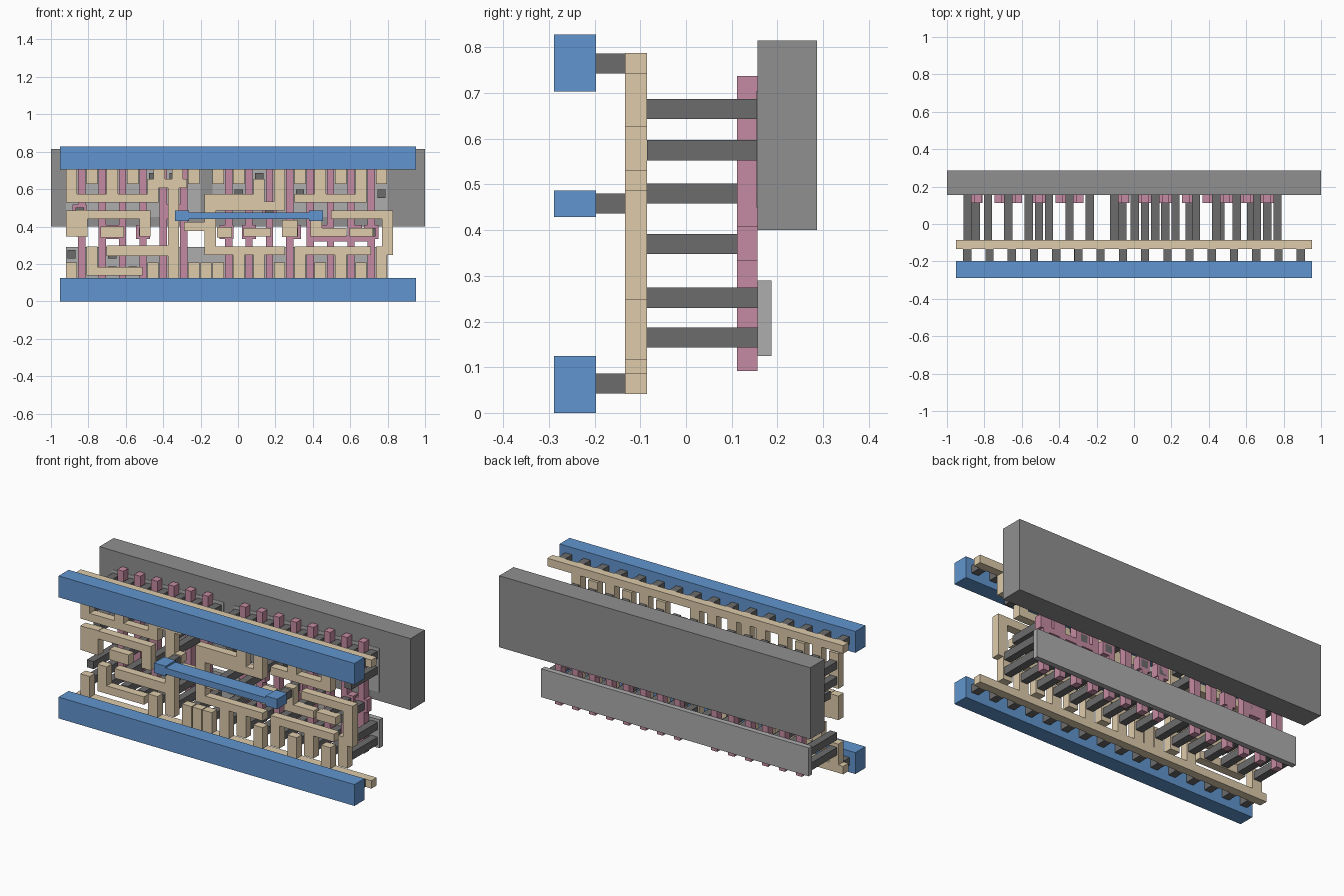
import bpy, bmesh

if "Cube" in bpy.data.objects:
    bpy.data.objects.remove(bpy.data.objects["Cube"])


def paint(name, *rgb):
    m = bpy.data.materials.new(name)
    m.diffuse_color = (*rgb, 1)
    m.use_nodes = True
    m.node_tree.nodes["Principled BSDF"].inputs["Base Color"].default_value = m.diffuse_color
    return m


TAN = paint("tan", 0.73, 0.60, 0.41)
BLUE = paint("blue", 0.12, 0.30, 0.62)
PINK = paint("pink", 0.56, 0.26, 0.36)
DARK = paint("dark_grey", 0.15, 0.15, 0.15)
GREY = paint("mid_grey", 0.28, 0.28, 0.28)
LIGHT = paint("light_grey", 0.42, 0.42, 0.42)

# depth of each layer
Y_METAL, Y_ROUTE, Y_POST, Y_GATE, Y_BACK = -0.289, -0.133, -0.085, 0.112, 0.156
Y_PLUG = -0.197
# named heights of the routing tracks
BOT, LOW, A, B, M, U, T, HI, TOP = 0.14, 0.16, 0.27, 0.37, 0.464, 0.51, 0.552, 0.63, 0.71


def slab(name, rects, y0, y1, mat):
    """Flat plate: union of (x0, x1, z0, z1) rectangles, thick from y0 to y1."""
    rects = [tuple(round(v, 4) for v in r) for r in rects]
    xs = sorted({v for r in rects for v in r[:2]})
    zs = sorted({v for r in rects for v in r[2:]})
    bm = bmesh.new()
    grid = {}

    def vert(i, k):
        if (i, k) not in grid:
            grid[i, k] = bm.verts.new((xs[i], y0, zs[k]))
        return grid[i, k]

    for i in range(len(xs) - 1):
        for k in range(len(zs) - 1):
            cx, cz = (xs[i] + xs[i + 1]) / 2, (zs[k] + zs[k + 1]) / 2
            if any(a < cx < b and c < cz < d for a, b, c, d in rects):
                bm.faces.new([vert(i, k), vert(i + 1, k), vert(i + 1, k + 1), vert(i, k + 1)])
    out = bmesh.ops.extrude_face_region(bm, geom=bm.faces[:])
    for v in out["geom"]:
        if isinstance(v, bmesh.types.BMVert):
            v.co.y = y1
    bmesh.ops.recalc_face_normals(bm, faces=bm.faces)
    bmesh.ops.dissolve_limit(bm, angle_limit=0.01, verts=bm.verts, edges=bm.edges)
    me = bpy.data.meshes.new(name)
    bm.to_mesh(me)
    bm.free()
    me.materials.append(mat)
    bpy.context.collection.objects.link(bpy.data.objects.new(name, me))


def X(i):
    """x of contact column i: seven on the left, nine on the right."""
    return -0.89 + 0.109 * i + (0.022 if i > 6 else 0)


def box(x, z, w, h):
    return (x - w / 2, x + w / 2, z - h / 2, z + h / 2)


def bar(x, z0, z1, w):
    return (x - w / 2, x + w / 2, z0, z1)


def wire(*pts, w=0.06, h=0.046):
    """Right-angled track through (column, height) points."""
    return [(min(X(i), X(j)) - w / 2, max(X(i), X(j)) + w / 2,
             min(p, q) - h / 2, max(p, q) + h / 2)
            for (i, p), (j, q) in zip(pts, pts[1:])]


# back plates
slab("well_block", [(-1, 1, 0.40, 0.815)], Y_BACK, 0.287, GREY)
slab("lower_strip", [(-0.92, 0.80, 0.125, 0.29)], Y_BACK, 0.187, LIGHT)
slab("upper_strips", [(-0.92, -0.20, 0.45, 0.705), (-0.135, 0.80, 0.45, 0.705)],
     0.154, 0.187, LIGHT)

# pink gate fingers with pads and cross links
fingers = [bar(X(i) + 0.055, 0.092, 0.738, 0.039) for i in range(15) if i != 6]
pads = [(X(i), B) for i in (2, 3.5, 7.4, 8.5, 10.7, 12.2, 13.7, 14.5)]
pads += [(X(i), M + 0.016) for i in (0.4, 5, 9.5)]
links = wire((1.5, B), (2.5, B), w=0.039) + wire((4.5, M), (5.5, M), w=0.039)
links += wire((11.5, 0.336), (14.5, 0.336), w=0.039, h=0.032)
slab("gate_fingers", fingers + links + [box(x, z, 0.075, 0.075) for x, z in pads],
     Y_GATE, Y_BACK, PINK)

# posts from the back plates and pads to the tan level
spots = [(X(i), z) for i in range(16) for z in (0.165, 0.665)]
spots += [(X(i), z) for i in (0, 2, 5, 8, 11, 15) for z in (0.252, 0.575)]
slab("contact_posts", [box(x, z, 0.044, 0.044) for x, z in spots + pads],
     Y_POST, Y_BACK, DARK)

# tan rails with their stubs
for name, z, stubs in (("top_rail", 0.765, (1, 3, 4.3, 5.2, 6, 7, 8, 11, 13, 15)),
                       ("bottom_rail", 0.064, (0, 4, 6, 6.4, 7, 8, 10, 12, 14))):
    end = 0.65 if z > M else 0.185
    slab(name, [box(0, z, 1.902, 0.046)] + sum((wire((i, z), (i, end)) for i in stubs), []),
         Y_ROUTE, Y_POST, TAN)

# tan tracks, left half
LEFT = {
    "upper_left_track": wire((0, TOP), (0, T), (2, T), (2, TOP)) + wire((2, T), (4, T), (4, HI)),
    "left_hook": wire((0, B), (0, M), (3.6, M), (3.6, B)) + wire((0.5, M), (0.5, B), h=0.05),
    "left_pad": wire((1.7, B), (2.3, B), h=0.06),
    "left_tall_track": wire((4.5, HI), (5.4, HI), h=0.05) + wire((5, HI), (5, M), (5.4, M))
    + wire((5, M), (5, BOT)) + wire((2, A), (5, A), h=0.056),
    "lower_left_track": wire((1, A), (1, LOW), (3.2, LOW)),
}
# tan tracks, right half
RIGHT = {
    "center_track": wire((9, HI), (9, T), (6.6, T), (6.6, A), (9, A), (9, BOT))
    + wire((9, A), (10, A)) + wire((8, A), (8, BOT)) + wire((5.8, 0.4), (6.6, 0.4)),
    "center_upper_track": wire((6.7, U), (10, U), (10, TOP)),
    "center_pad": wire((7.2, B), (7.4, B), h=0.056),
    "center_long_pad": wire((8.5, B), (9.3, B)),
    "right_center_pad": wire((10.4, 0.39), (10.6, 0.39), h=0.09),
    "strap_track": wire((11.8, M), (11.8, B), (13, B)),
    "right_pad": wire((13.7, B), (14.3, B)),
    "upper_right_track": wire((11, T), (12, T), (12, TOP)) + wire((12, T), (14, T), (14, TOP)),
    "right_side_track": wire((12.8, M), (15.3, M), (15.3, A), (15, A), (15, BOT)),
    "lower_right_track": wire((11, BOT), (11, A), (13, A), (13, BOT)) + wire((13, A), (14.2, A)),
}
for name, rects in (*LEFT.items(), *RIGHT.items()):
    slab(name, rects, Y_ROUTE, Y_POST, TAN)

# short posts behind the blue bars and strap
ENDS = (-0.3, 0.417)
plugs = [box(0.1189 * (i - 7.5), z, 0.044, 0.044) for i in range(16) for z in (0.064, 0.765)]
slab("short_posts", plugs + [box(x, 0.458, 0.044, 0.044) for x in ENDS], Y_PLUG, Y_ROUTE, DARK)

# blue bars and middle strap
for name, z in (("bottom_bar", 0.062), ("top_bar", 0.766)):
    slab(name, [box(0, z, 1.902, 0.124)], Y_METAL, Y_PLUG, BLUE)
slab("middle_strap", [box(x, 0.458, 0.074, 0.058) for x in ENDS] + [(*ENDS, 0.44, 0.476)],
     Y_METAL, Y_PLUG, BLUE)
